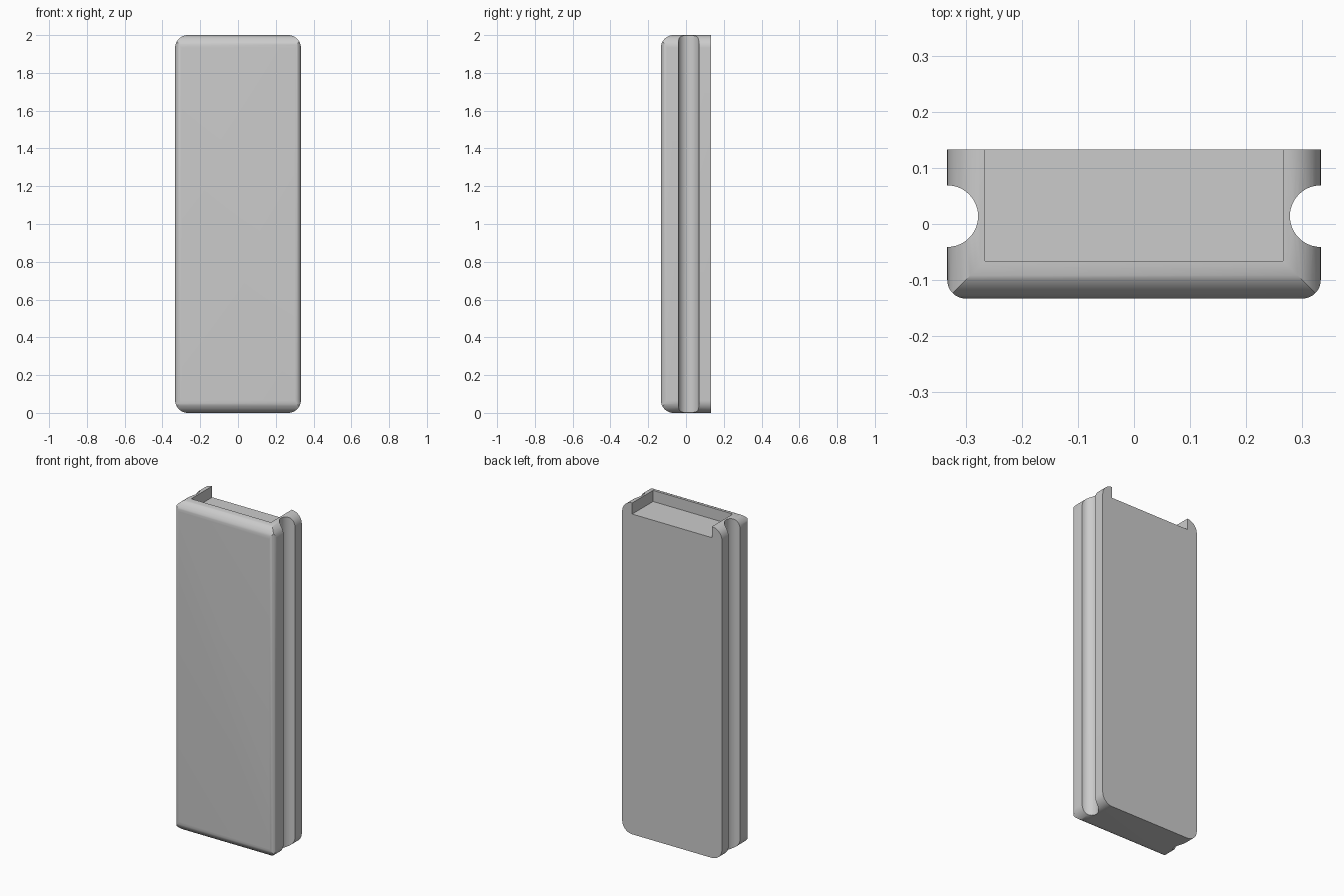
import bpy, bmesh, math
from mathutils import Vector

cube = bpy.data.objects.get("Cube")
if cube:
    bpy.data.objects.remove(cube, do_unlink=True)

W, D, H = 0.333, 0.133, 2.0     # half width, half depth, height
R, R_SIDE = 0.067, 0.033        # end rounding, front side rounding
GROOVE_R, GROOVE_Y = 0.055, 0.014

grey = bpy.data.materials.new("plain grey")
grey.use_nodes = True
colour = (0.6, 0.6, 0.6, 1)
grey.diffuse_color = colour
grey.node_tree.nodes["Principled BSDF"].inputs["Base Color"].default_value = colour


def arc(cx, cy, r, start, end, steps=12):
    angles = [math.radians(start + (end - start) * i / steps) for i in range(steps + 1)]
    return [(cx + r * math.cos(a), cy + r * math.sin(a)) for a in angles]


def prism(name, profile, place, direction):
    """Extrude a 2D profile, placed in space by a function, along a direction."""
    bm = bmesh.new()
    face = bm.faces.new([bm.verts.new(place(u, v)) for u, v in profile])
    extruded = bmesh.ops.extrude_face_region(bm, geom=[face])["geom"]
    verts = [g for g in extruded if isinstance(g, bmesh.types.BMVert)]
    bmesh.ops.translate(bm, vec=Vector(direction), verts=verts)
    bmesh.ops.recalc_face_normals(bm, faces=bm.faces)
    mesh = bpy.data.meshes.new(name)
    bm.to_mesh(mesh)
    bm.free()
    mesh.materials.append(grey)
    obj = bpy.data.objects.new(name, mesh)
    bpy.context.collection.objects.link(obj)
    return obj


# Body cross-section with rounded front sides and a round groove in each side
right_half = (arc(W - R_SIDE, -D + R_SIDE, R_SIDE, -90, 0)
              + arc(W, GROOVE_Y, GROOVE_R, 270, 90, 24) + [(W, D)])
section = right_half + [(-x, y) for x, y in reversed(right_half)]
body = prism("body", section, lambda x, y: (x, y, -0.1), (0, 0, H + 0.2))

# Front outline with four round corners
outline = (arc(W - R, R, R, -90, 0) + arc(W - R, H - R, R, 0, 90)
           + arc(R - W, H - R, R, 90, 180) + arc(R - W, R, R, 180, 270))
front_outline = prism("front_outline_cutter", outline,
                      lambda x, z: (x, -0.3, z), (0, 0.6, 0))

# Side outline, rounded at the front only
side = (arc(R - D, H - R, R, 90, 180) + arc(R - D, R, R, 180, 270)
        + [(D + 0.1, 0), (D + 0.1, H)])
side_outline = prism("side_outline_cutter", side,
                     lambda y, z: (-0.6, y, z), (1.2, 0, 0))

# Shallow pocket in the top, open at the back
px, py = W - R, R - D
pocket = prism("pocket_cutter", [(-px, py), (px, py), (px, D + 0.1), (-px, D + 0.1)],
               lambda x, y: (x, y, H - R), (0, 0, 0.2))

for cutter, operation in ((front_outline, "INTERSECT"), (side_outline, "INTERSECT"),
                          (pocket, "DIFFERENCE")):
    mod = body.modifiers.new(cutter.name, "BOOLEAN")
    mod.object, mod.operation, mod.solver = cutter, operation, "EXACT"
    bpy.context.view_layer.objects.active = body
    bpy.ops.object.modifier_apply(modifier=mod.name)
    bpy.data.objects.remove(cutter, do_unlink=True)

bpy.ops.object.select_all(action="DESELECT")
body.select_set(True)
bpy.context.view_layer.objects.active = body
bpy.ops.object.shade_smooth_by_angle(angle=math.radians(30))
